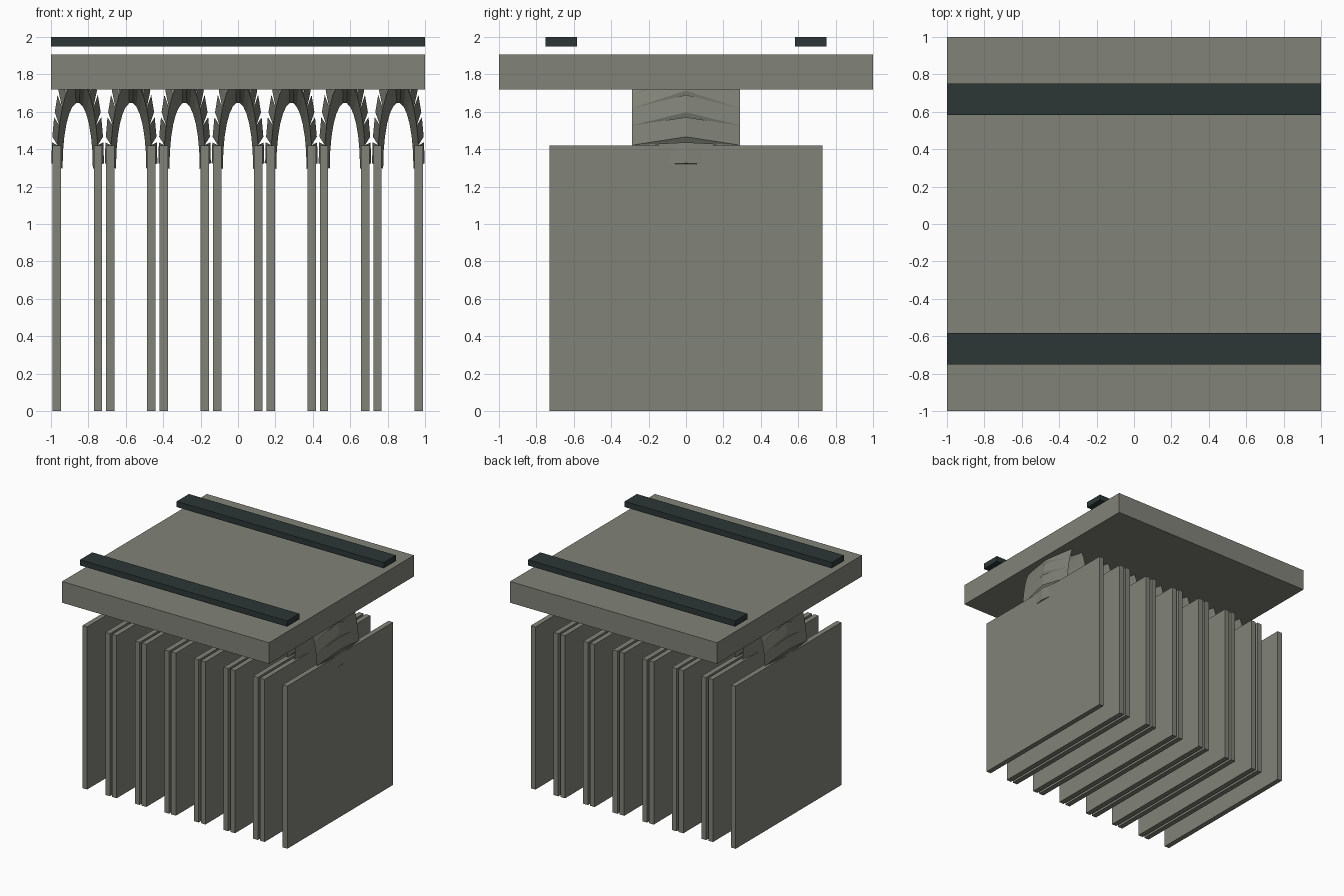
import bpy, bmesh, math
from mathutils import Vector

if "Cube" in bpy.data.objects:
    bpy.data.objects.remove(bpy.data.objects["Cube"])


def material(name, rgb):
    m = bpy.data.materials.new(name)
    m.diffuse_color = (*rgb, 1.0)
    m.use_nodes = True
    m.node_tree.nodes["Principled BSDF"].inputs["Base Color"].default_value = m.diffuse_color
    return m


concrete = material("grey_concrete", (0.22, 0.228, 0.19))
steel = material("dark_steel", (0.026, 0.037, 0.037))


def finish(bm, name, mat):
    bmesh.ops.recalc_face_normals(bm, faces=bm.faces)
    me = bpy.data.meshes.new(name)
    bm.to_mesh(me)
    bm.free()
    me.materials.append(mat)
    ob = bpy.data.objects.new(name, me)
    bpy.context.collection.objects.link(ob)
    return ob


def box(name, x0, x1, y0, y1, z0, z1, mat):
    bm = bmesh.new()
    bmesh.ops.create_cube(bm, size=1)
    for v in bm.verts:
        v.co = Vector(((x0 + x1) / 2 + v.co.x * (x1 - x0),
                       (y0 + y1) / 2 + v.co.y * (y1 - y0),
                       (z0 + z1) / 2 + v.co.z * (z1 - z0)))
    return finish(bm, name, mat)


def arch(name, cx, blocks=13, radius=0.11, half_depth=0.03, half_width=0.29,
         base=1.31, stretch=4.2):
    # Ring of straight diamond-section blocks, stretched upwards;
    # neighbours meet at mid radius and leave V gaps on the outside
    bm = bmesh.new()
    step = math.pi / blocks
    half_len = radius * math.tan(step / 2)
    for k in range(blocks):
        a = (k + 0.5) * step
        rings = []
        for t in (-half_len, half_len):
            ring = []
            for dr, y in ((half_depth, 0), (0, half_width),
                          (-half_depth, 0), (0, -half_width)):
                r = radius + dr
                x = r * math.cos(a) - t * math.sin(a)
                z = r * math.sin(a) + t * math.cos(a)
                ring.append(bm.verts.new((cx + x, y, base + z * stretch)))
            rings.append(ring)
        lo, hi = rings
        bm.faces.new(lo)
        bm.faces.new(hi[::-1])
        for i in range(4):
            j = (i + 1) % 4
            bm.faces.new((lo[i], hi[i], hi[j], lo[j]))
    return finish(bm, name, concrete)


# Deck slab and the two rails floating above it
box("deck", -1, 1, -1, 1, 1.72, 1.905, concrete)
for side, y in (("front", -0.667), ("back", 0.667)):
    box(side + "_rail", -1, 1, y - 0.084, y + 0.084, 1.95, 2.0, steel)

# Seven bays, each with two thin wall piers and a stone arch
for i in range(7):
    cx = (i - 3) * 2 / 7
    for side, px in (("left", cx - 0.1115), ("right", cx + 0.1085)):
        box(f"{side}_pier_{i + 1}", px - 0.0225, px + 0.0225,
            -0.73, 0.73, 0, 1.42, concrete)
    arch(f"arch_{i + 1}", cx)
